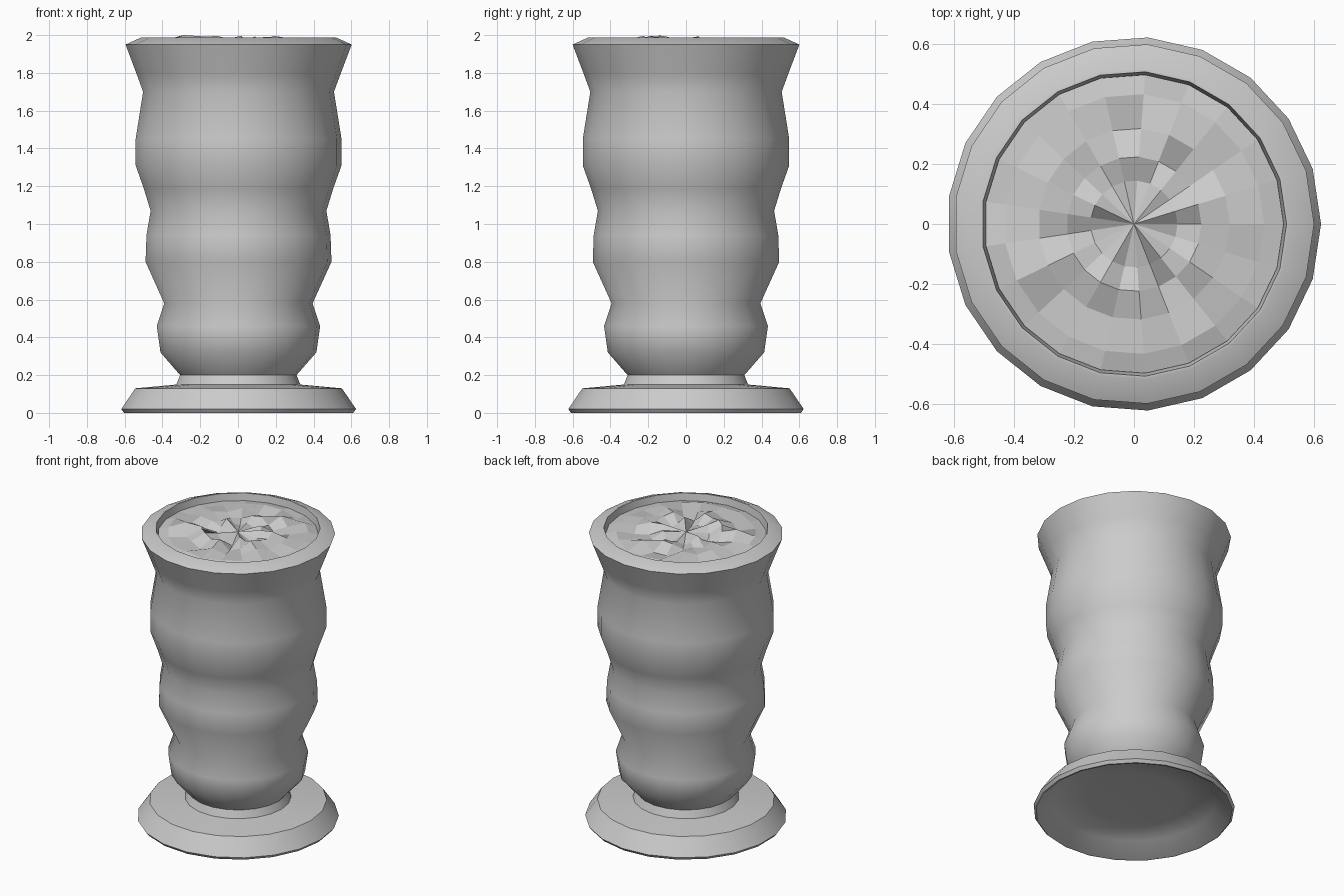
import bpy, bmesh, math, random

if "Cube" in bpy.data.objects:
    bpy.data.objects.remove(bpy.data.objects["Cube"])

SIDES = 21
random.seed(4)


def ring(bm, r, z_of):
    return [bm.verts.new((r * math.cos(2 * math.pi * i / SIDES),
                          r * math.sin(2 * math.pi * i / SIDES), z_of(i)))
            for i in range(SIDES)]


def bridge(bm, a, b):
    for i in range(SIDES):
        j = (i + 1) % SIDES
        bm.faces.new((a[i], a[j], b[j], b[i]))


def fan(bm, a, z):
    c = bm.verts.new((0, 0, z))
    for i in range(SIDES):
        bm.faces.new((a[i], a[(i + 1) % SIDES], c))


def finish(bm, name, smooth):
    bmesh.ops.recalc_face_normals(bm, faces=bm.faces[:])
    me = bpy.data.meshes.new(name)
    bm.to_mesh(me)
    bm.free()
    ob = bpy.data.objects.new(name, me)
    bpy.context.collection.objects.link(ob)
    if smooth:
        bpy.ops.object.select_all(action='DESELECT')
        ob.select_set(True)
        bpy.context.view_layer.objects.active = ob
        bpy.ops.object.shade_smooth_by_angle(angle=math.radians(50))
    return ob


# Glass: hollow foot, wavy wall, rim and inside, as one lathed profile
profile = [
    (0.30, 0.10), (0.51, 0.085), (0.60, 0.0), (0.61, 0.0), (0.625, 0.02),
    (0.55, 0.13), (0.33, 0.15), (0.31, 0.20),
    (0.415, 0.32), (0.435, 0.46), (0.395, 0.58),
    (0.495, 0.80), (0.49, 0.94), (0.468, 1.07), (0.505, 1.19),
    (0.548, 1.31), (0.548, 1.45), (0.508, 1.70),
    (0.545, 1.80), (0.602, 1.95), (0.52, 1.987), (0.51, 1.987),
    (0.50, 1.93), (0.46, 1.70), (0.50, 1.40), (0.42, 1.07), (0.44, 0.85),
    (0.35, 0.58), (0.38, 0.40), (0.27, 0.24)]
bm = bmesh.new()
rings = [ring(bm, r, lambda i, z=z: z) for r, z in profile]
for a, b in zip(rings, rings[1:]):
    bridge(bm, a, b)
fan(bm, rings[0], 0.10)
fan(bm, rings[-1], 0.22)
finish(bm, "glass", True)

# Crushed ice: faceted rings of jittered height filling the mouth
bm = bmesh.new()
layers = [(0.50, 1.94, 0.0), (0.435, 1.95, 0.015), (0.32, 1.965, 0.034),
          (0.225, 1.965, 0.034), (0.145, 1.96, 0.034)]
rings = [ring(bm, r, lambda i, z=z, d=d: min(2.0, z + random.uniform(-d, d)))
         for r, z, d in layers]
for a, b in zip(rings, rings[1:]):
    bridge(bm, a, b)
fan(bm, rings[-1], 1.96)
for f in bm.faces:
    if f.normal.z < 0:
        f.normal_flip()
max(rings[2], key=lambda v: v.co.z).co.z = 2.0
finish(bm, "crushed_ice", False)
